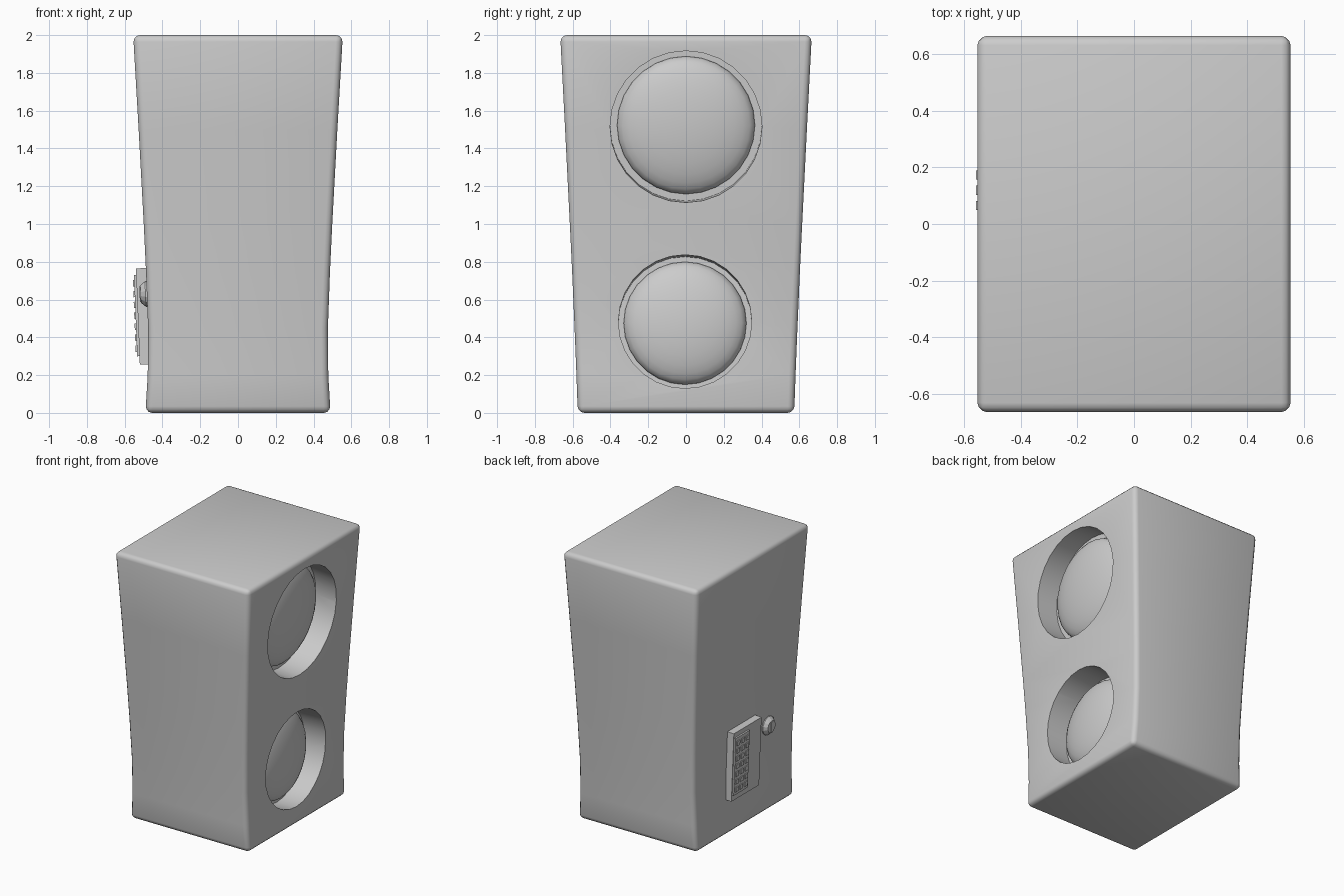
import bpy, bmesh, math
from mathutils import Matrix, Vector

if "Cube" in bpy.data.objects:
    bpy.data.objects.remove(bpy.data.objects["Cube"])


def add_object(name, bm):
    bmesh.ops.recalc_face_normals(bm, faces=bm.faces)
    mesh = bpy.data.meshes.new(name)
    bm.to_mesh(mesh)
    bm.free()
    obj = bpy.data.objects.new(name, mesh)
    bpy.context.collection.objects.link(obj)
    return obj


def select(obj):
    bpy.ops.object.select_all(action='DESELECT')
    obj.select_set(True)
    bpy.context.view_layer.objects.active = obj


def smooth(obj, degrees=35):
    select(obj)
    bpy.ops.object.shade_smooth_by_angle(angle=math.radians(degrees))


def frame(loc, tilt):
    """Local +x is the axis pointing out of the face, tilted about y."""
    return Matrix.Translation(loc) @ Matrix.Rotation(tilt, 4, 'Y')


def add_box(bm, matrix, center, size):
    m = matrix @ Matrix.Translation(center) @ Matrix.Diagonal((*size, 1))
    bmesh.ops.create_cube(bm, size=1, matrix=m)


def revolve(name, profile, matrix, sides):
    """Closed solid spun around local x from (x, radius) pairs."""
    bm = bmesh.new()
    rings = []
    for x, r in profile:
        if r == 0:
            rings.append([bm.verts.new(matrix @ Vector((x, 0, 0)))] * sides)
        else:
            rings.append([bm.verts.new(matrix @ Vector((
                x, r * math.sin(2 * math.pi * i / sides), r * math.cos(2 * math.pi * i / sides))))
                for i in range(sides)])
    for a, b in zip(rings, rings[1:]):
        for i in range(sides):
            j = (i + 1) % sides
            bm.faces.new(list(dict.fromkeys((a[i], a[j], b[j], b[i]))))
    for ring in (rings[0], rings[-1]):
        if ring[0] != ring[1]:
            bm.faces.new(ring)
    return add_object(name, bm)


# Cabinet: flared box with a slightly concave front and back, rounded edges
sections = [(0, .490, .573), (.2, .478, .580), (.45, .476, .590), (.75, .487, .603),
            (1.0, .499, .615), (1.5, .526, .640), (2.0, .555, .666)]
bm = bmesh.new()
rings = [[bm.verts.new((sx * x, sy * y, z)) for sx, sy in ((1, 1), (-1, 1), (-1, -1), (1, -1))]
         for z, x, y in sections]
for a, b in zip(rings, rings[1:]):
    for i in range(4):
        bm.faces.new((a[i], a[(i + 1) % 4], b[(i + 1) % 4], b[i]))
bm.faces.new(rings[0])
bm.faces.new(rings[-1])
cabinet = add_object("cabinet", bm)
bevel = cabinet.modifiers.new("round_edges", 'BEVEL')
bevel.width = .035
bevel.segments = 3
bevel.limit_method = 'ANGLE'
bevel.angle_limit = math.radians(40)
select(cabinet)
bpy.ops.object.modifier_apply(modifier=bevel.name)

# Speaker recesses with pillow-shaped cones inside
speakers = [("upper", (.527, 0, 1.515), .05, .402, .365),
            ("lower", (.476, -.005, .483), -.05, .353, .325)]
for label, loc, tilt, hole_r, dome_r in speakers:
    m = frame(loc, tilt)
    cutter = revolve(label + "_cutter", [(-.17, hole_r), (.15, hole_r)], m, 28)
    cutter.hide_render = True
    cut = cabinet.modifiers.new(label + "_recess", 'BOOLEAN')
    cut.operation = 'DIFFERENCE'
    cut.solver = 'EXACT'
    cut.object = cutter
    select(cabinet)
    bpy.ops.object.modifier_apply(modifier=cut.name)
    bpy.data.objects.remove(cutter)

    arc = [(-.16 + .1 * math.sin(t), dome_r * math.cos(t))
           for t in (i * math.pi / 16 for i in range(8))]
    dome = revolve(label + "_speaker_cone", [(-.19, dome_r)] + arc + [(-.06, 0)], m, 28)
    smooth(dome, 50)
smooth(cabinet)

# Back control panel, leaning with the cabinet back
back = frame((-.53, 0, .51), -.04)
bm = bmesh.new()
add_box(bm, back, (.04, .047, 0), (.08, .325, .51))
add_object("back_panel", bm)

bm = bmesh.new()
add_box(bm, back, (-.004, .12, .005), (.016, .165, .43))
add_object("button_plate", bm)

# Three columns of small buttons
bm = bmesh.new()
for col in range(3):
    for row in range(7):
        add_box(bm, back, (-.013, .065 + .054 * col, -.17 + .058 * row), (.012, .032, .034))
add_object("panel_buttons", bm)

# Tapered knob with a pointer ridge
knob_frame = Matrix.Translation((-.48, -.27, .63)) @ Matrix.Rotation(math.pi - .04, 4, 'Y')
revolve("knob", [(-.02, .068), (.01, .068), (.036, .045)], knob_frame, 14)
bm = bmesh.new()
add_box(bm, knob_frame, (.034, 0, 0), (.014, .018, .085))
add_object("knob_pointer", bm)
